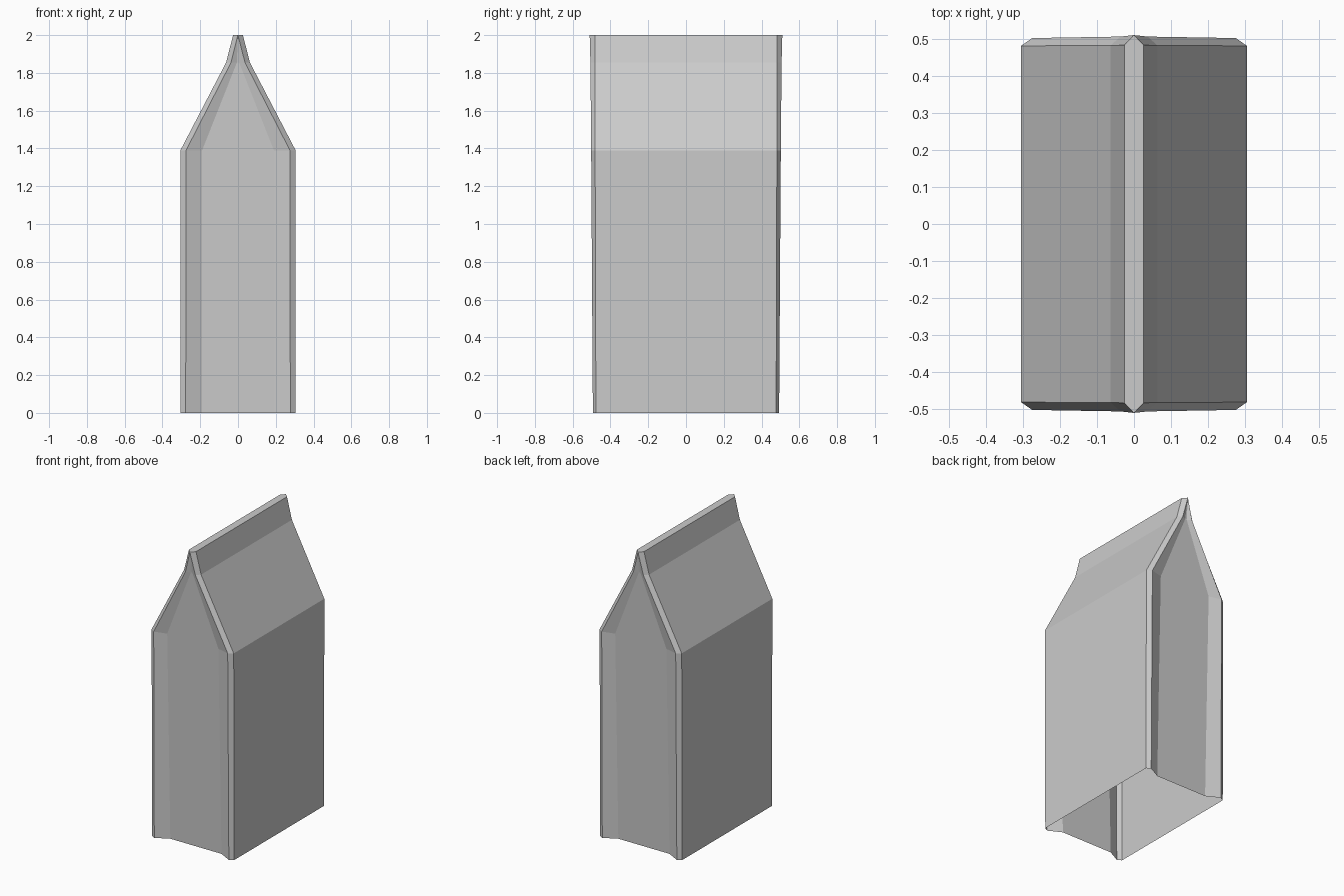
import bpy, bmesh

if "Cube" in bpy.data.objects:
    bpy.data.objects.remove(bpy.data.objects["Cube"])

# Quarter cross-sections per level: z, then (x, y) of side edge, seam edge, gusset fold
levels = [
    (0.00, (0.305, 0.477), (0.277, 0.493), (0.19, 0.447)),
    (1.39, (0.305, 0.481), (0.275, 0.502), (0.19, 0.480)),
    (1.855, (0.063, 0.482), (0.037, 0.506), (0.006, 0.492)),
    (2.00, (0.026, 0.483), (0.001, 0.510), (0.0005, 0.510)),
]


def ring(bm, z, side, seam, fold):
    """Mirror the quarter section into a full counter-clockwise loop."""
    right_back = [side, seam, fold]
    left_back = [(-x, y) for x, y in reversed(right_back)]
    back = right_back + left_back
    front = [(-x, -y) for x, y in back]
    return [bm.verts.new((x, y, z)) for x, y in back + front]


# Folded bag: lofted walls, closed top strip, open bottom
bm = bmesh.new()
rings = [ring(bm, *lv) for lv in levels]
for low, high in zip(rings, rings[1:]):
    n = len(low)
    for i in range(n):
        j = (i + 1) % n
        bm.faces.new((low[i], low[j], high[j], high[i]))
bm.faces.new(rings[-1])
bmesh.ops.remove_doubles(bm, verts=rings[-1], dist=0.003)

mesh = bpy.data.meshes.new("folded_bag")
bm.to_mesh(mesh)
bm.free()
bag = bpy.data.objects.new("folded_bag", mesh)
bpy.context.collection.objects.link(bag)
